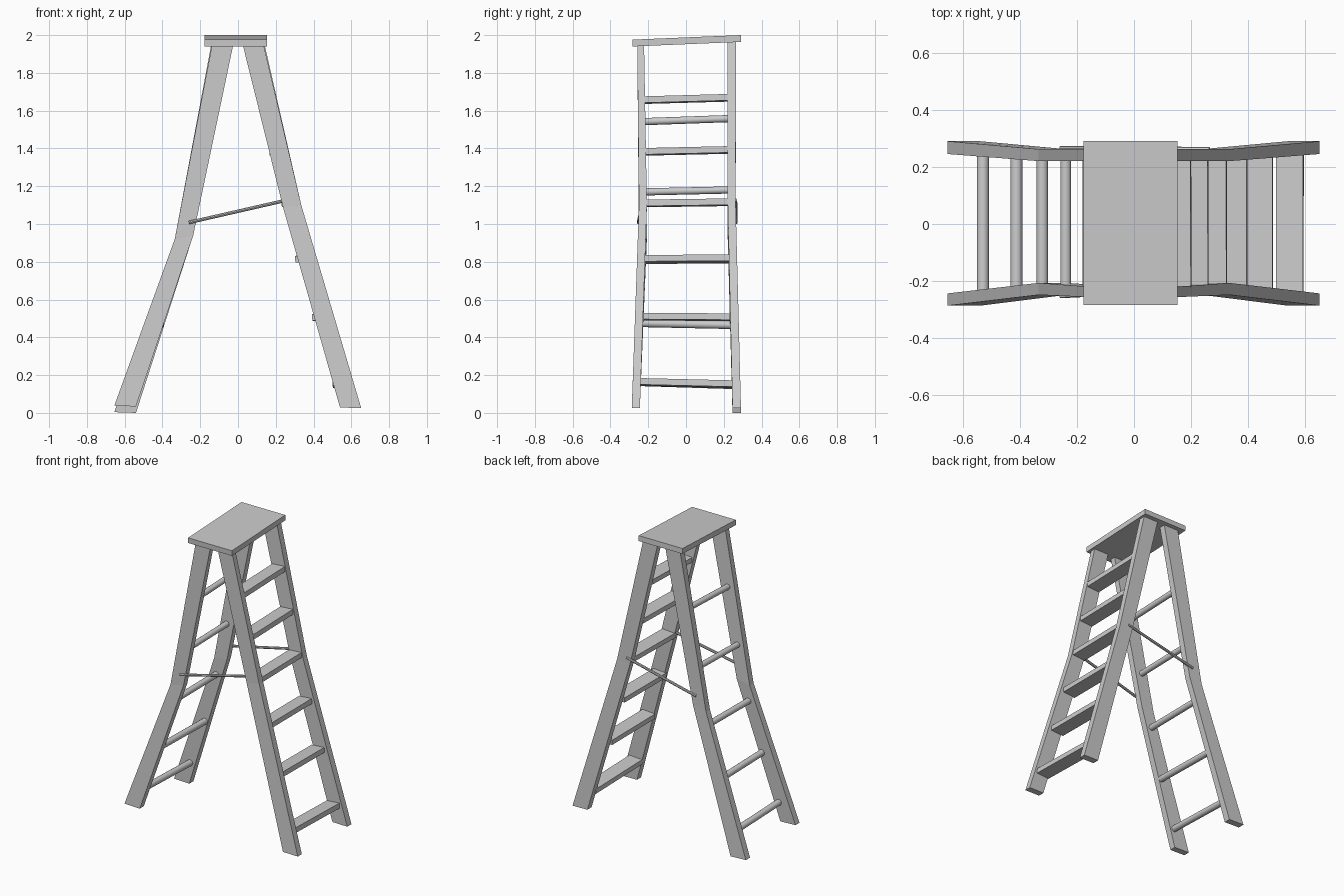
import bpy, bmesh, math
from mathutils import Vector

if "Cube" in bpy.data.objects:
    bpy.data.objects.remove(bpy.data.objects["Cube"])


def finish(bm, name):
    bmesh.ops.recalc_face_normals(bm, faces=bm.faces[:])
    me = bpy.data.meshes.new(name)
    bm.to_mesh(me)
    bm.free()
    ob = bpy.data.objects.new(name, me)
    bpy.context.collection.objects.link(ob)
    return ob


def leg(name, sections):
    """Bent plank: each section is ((x_inner, z), (x_outer, z), y_inner, y_outer)."""
    bm = bmesh.new()
    rings = []
    for (xi, zi), (xo, zo), yi, yo in sections:
        rings.append([bm.verts.new(c) for c in
                      ((xi, yi, zi), (xo, yi, zo), (xo, yo, zo), (xi, yo, zi))])
    bm.faces.new(rings[0])
    bm.faces.new(rings[-1])
    for a, b in zip(rings, rings[1:]):
        for i in range(4):
            j = (i + 1) % 4
            bm.faces.new((a[i], a[j], b[j], b[i]))
    return finish(bm, name)


def board(name, loc, size, rot=(0, 0, 0)):
    bpy.ops.mesh.primitive_cube_add(size=1, location=loc, rotation=rot)
    ob = bpy.context.object
    ob.name = name
    ob.scale = size
    return ob


def rod(name, a, b, radius, sides=16):
    a, b = Vector(a), Vector(b)
    d = b - a
    bpy.ops.mesh.primitive_cylinder_add(vertices=sides, radius=radius, depth=d.length,
                                        location=(a + b) / 2)
    ob = bpy.context.object
    ob.name = name
    ob.rotation_euler = d.to_track_quat('Z', 'Y').to_euler()
    bpy.ops.object.shade_smooth_by_angle()
    return ob


# Slightly tilted top platform
board("top_platform", (-0.012, 0.004, 1.97), (0.33, 0.576, 0.036),
      (math.radians(2.4), 0, 0))

# Y positions (inner, outer) at foot, bend and top
y_front = ((-0.244, -0.287), (-0.207, -0.249), (-0.222, -0.258))
y_back = ((0.246, 0.291), (0.221, 0.263), (0.221, 0.264))

# Four bent legs; the rod side has one longer foot at the back
for side, ys, top, foot in (("front", y_front, 1.95, 0.034), ("back", y_back, 1.975, 0.0)):
    leg(side + "_step_leg", (
        ((0.54, 0.028), (0.652, 0.026), *ys[0]),
        ((0.238, 1.09), (0.335, 1.10), *ys[1]),
        ((0.025, top), (0.135, top), *ys[2])))
    leg(side + "_rod_leg", (
        ((-0.54, foot), (-0.655, foot + 0.004), *ys[0]),
        ((-0.237, 0.94), (-0.335, 0.92), *ys[1]),
        ((-0.025, top), (-0.137, top), *ys[2])))

# Flat steps: outer edge x, z, length, tilt along the step in degrees
steps = ((0.595, 0.158, 0.50, -1.4), (0.487, 0.508, 0.46, -0.4), (0.397, 0.817, 0.45, 0.2),
         (0.325, 1.112, 0.44, 0.8), (0.26, 1.387, 0.44, 1.3), (0.20, 1.662, 0.45, 1.6))
for i, (x, z, length, tilt) in enumerate(steps):
    board(f"step_{i + 1}", (x - 0.047, 0.004, z), (0.095, length, 0.034),
          (math.radians(tilt), math.radians(-4), 0))

# Round rungs: x, z, half length, radius, rise toward the back
rungs = ((-0.531, 0.155, 0.25, 0.021, -0.008), (-0.413, 0.47, 0.235, 0.021, -0.005),
         (-0.322, 0.81, 0.225, 0.020, 0.002), (-0.24, 1.175, 0.222, 0.019, 0.005),
         (-0.162, 1.55, 0.225, 0.019, 0.008))
for i, (x, z, half, r, rise) in enumerate(rungs):
    rod(f"rung_{i + 1}", (x, 0.004 - half, z - rise), (x, 0.004 + half, z + rise), r)

# Side spreader bars
rod("front_spreader", (-0.26, -0.252, 1.008), (0.265, -0.226, 1.128), 0.009, 8)
rod("back_spreader", (-0.26, 0.265, 1.008), (0.265, 0.262, 1.128), 0.009, 8)
